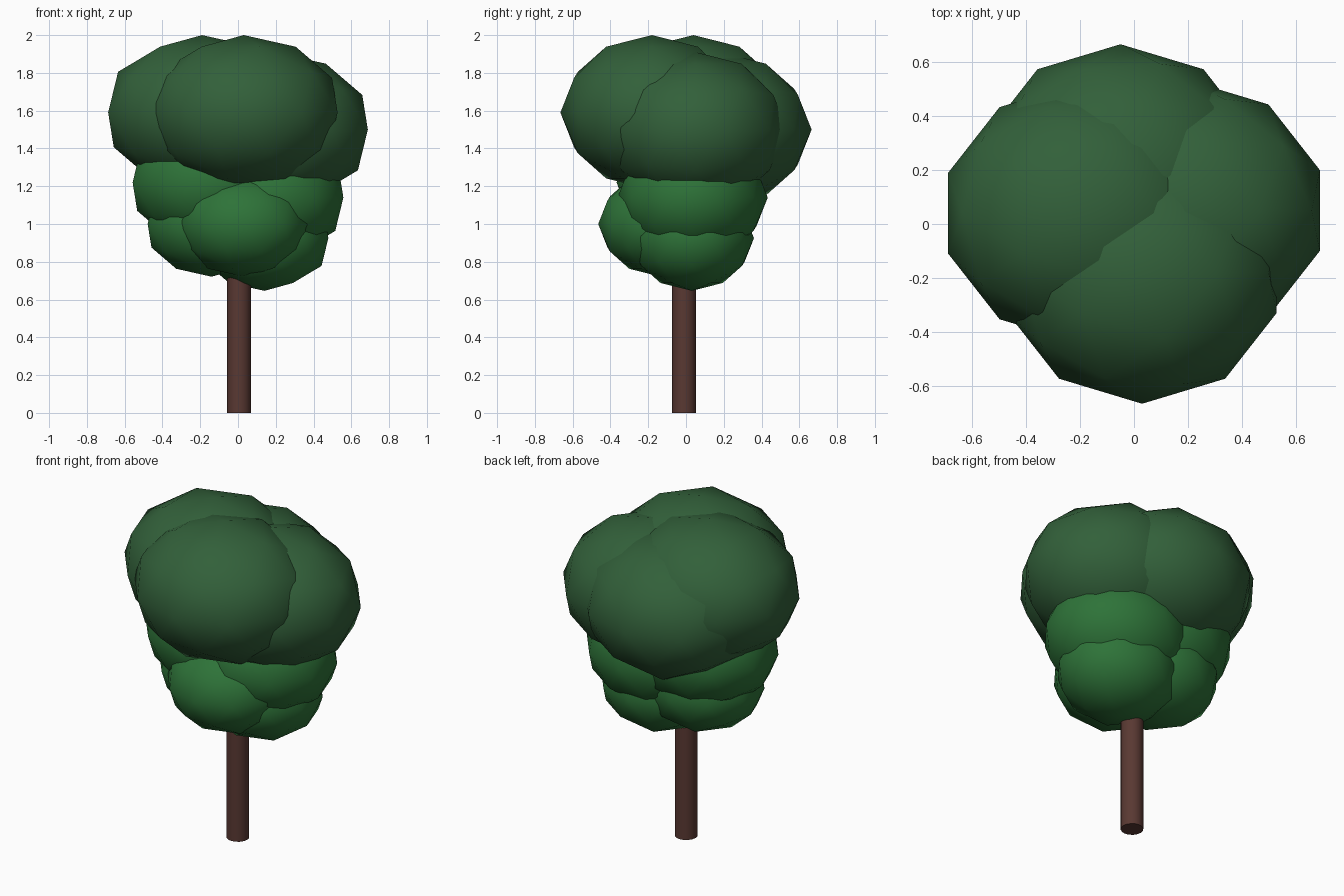
import bpy
import math

if "Cube" in bpy.data.objects:
    bpy.data.objects.remove(bpy.data.objects["Cube"])


def material(name, colour):
    mat = bpy.data.materials.new(name)
    mat.diffuse_color = (*colour, 1)
    mat.use_nodes = True
    mat.node_tree.nodes["Principled BSDF"].inputs["Base Color"].default_value = mat.diffuse_color
    return mat


dark_green = material("dark_green", (0.032, 0.117, 0.042))
light_green = material("light_green", (0.027, 0.171, 0.040))
brown = material("brown", (0.100, 0.040, 0.032))

# radii of the largest leaf clump; smaller clumps keep the same proportions
RADII = (0.523, 0.485, 0.41)


def clump(name, centre, size, mat):
    bpy.ops.mesh.primitive_ico_sphere_add(subdivisions=2, radius=1, location=centre)
    ob = bpy.context.object
    ob.name = name
    ob.scale = [r * size for r in RADII]
    bpy.ops.object.transform_apply(location=False, rotation=False, scale=True)
    bpy.ops.object.shade_smooth()
    ob.data.materials.append(mat)


# trunk
bpy.ops.mesh.primitive_cylinder_add(vertices=16, radius=0.063, depth=0.85,
                                    location=(0.006, -0.01, 0.425))
trunk = bpy.context.object
trunk.name = "trunk"
bpy.ops.object.shade_smooth_by_angle(angle=math.radians(40))
trunk.data.materials.append(brown)

# dark crown
clump("crown_left", (-0.19, 0.04, 1.59), 1, dark_green)
clump("crown_front", (0.03, -0.18, 1.59), 1, dark_green)
clump("crown_right", (0.19, 0.05, 1.50), 1, dark_green)
clump("crown_back", (-0.05, 0.18, 1.50), 1, dark_green)

# lighter middle leaves
clump("middle_left", (-0.15, 0.03, 1.22), 0.82, light_green)
clump("middle_right", (0.15, 0.035, 1.14), 0.82, light_green)

# lighter lowest leaves
clump("lower_left", (-0.14, 0.03, 1.00), 0.68, light_green)
clump("lower_front", (0.03, -0.135, 1.00), 0.68, light_green)
clump("lower_right", (0.14, 0.03, 0.925), 0.68, light_green)
